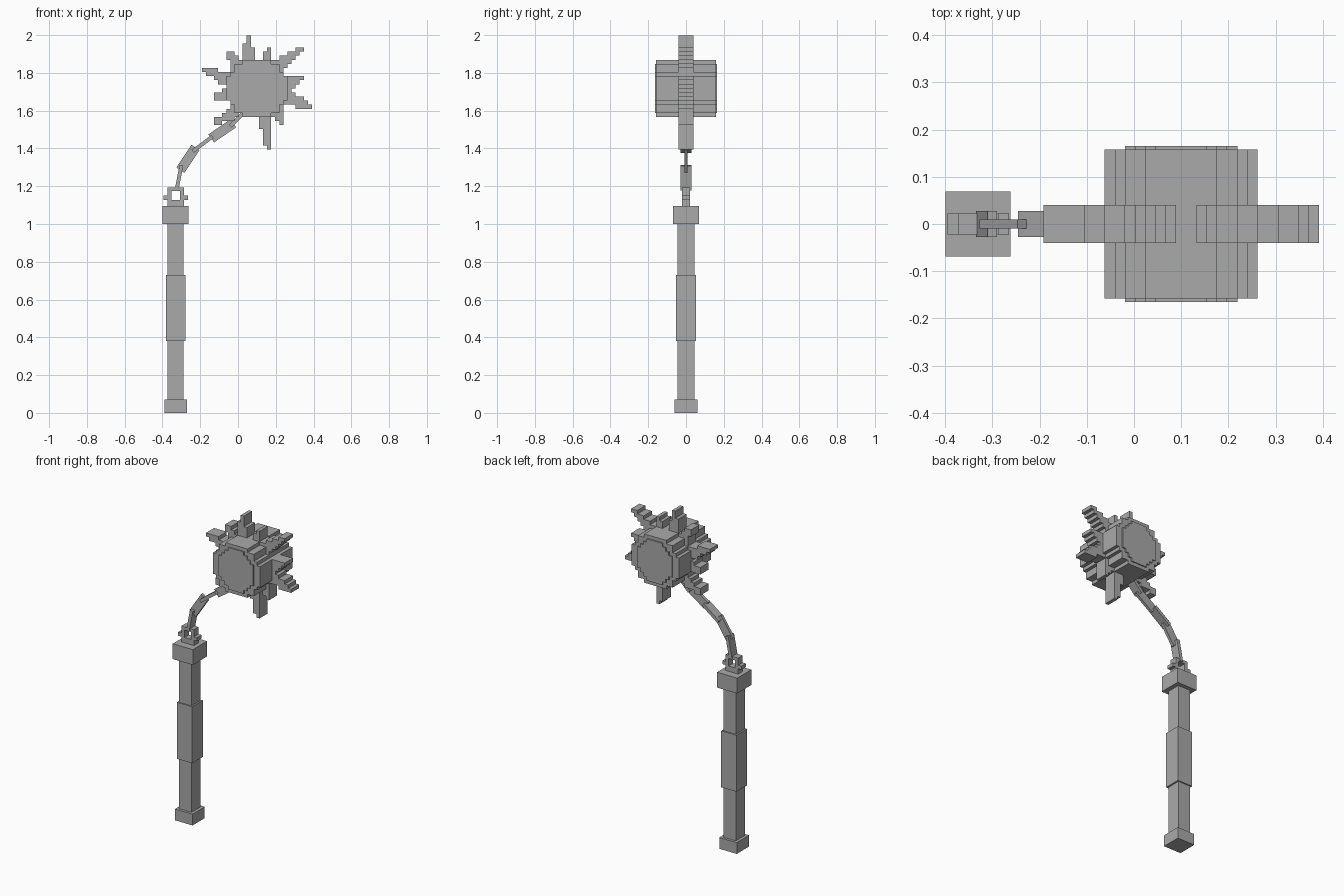
import bpy
import bmesh
from math import atan2, hypot
from mathutils import Matrix, Vector

cube = bpy.data.objects.get("Cube")
if cube:
    bpy.data.objects.remove(cube, do_unlink=True)

# One plain grey for the whole weapon
grey = bpy.data.materials.new("plain grey")
grey.use_nodes = True
grey.diffuse_color = (0.4, 0.4, 0.4, 1)
grey.node_tree.nodes["Principled BSDF"].inputs["Base Color"].default_value = grey.diffuse_color

CELL = 0.0216
CENTRE = Vector((0.1, 0, 1.718))
HANDLE_X = -0.33


def finish(name, bm):
    bmesh.ops.recalc_face_normals(bm, faces=bm.faces)
    mesh = bpy.data.meshes.new(name)
    bm.to_mesh(mesh)
    bm.free()
    mesh.materials.append(grey)
    obj = bpy.data.objects.new(name, mesh)
    bpy.context.scene.collection.objects.link(obj)
    return obj


def add_box(bm, centre, size, turn=None):
    matrix = Matrix.Translation(centre) @ (turn or Matrix()) @ Matrix.Diagonal((*size, 1))
    bmesh.ops.create_cube(bm, size=1, matrix=matrix)


def post(name, half_x, half_y, low, high):
    bm = bmesh.new()
    add_box(bm, (HANDLE_X, 0, (low + high) / 2), (2 * half_x, 2 * half_y, high - low))
    finish(name, bm)


def slab(name, inside, half_depth):
    """Extrude every grid cell accepted by the rule into one stepped plate."""
    bm = bmesh.new()
    for i in range(-15, 16):
        for j in range(-16, 16):
            u, v = i, j + 0.5
            if inside(u, v):
                corners = [(-0.5, -0.5), (0.5, -0.5), (0.5, 0.5), (-0.5, 0.5)]
                bm.faces.new([bm.verts.new(CENTRE + Vector(
                    ((u + a) * CELL, -half_depth, (v + b) * CELL))) for a, b in corners])
    bmesh.ops.remove_doubles(bm, verts=bm.verts, dist=CELL / 10)
    out = bmesh.ops.extrude_face_region(bm, geom=bm.faces[:], use_keep_orig=True)
    moved = [g for g in out["geom"] if isinstance(g, bmesh.types.BMVert)]
    bmesh.ops.translate(bm, verts=moved, vec=(0, 2 * half_depth, 0))
    finish(name, bm)


def disc(radius):
    return lambda u, v: hypot(u, v) < radius


def on_spike(u, v, base, tip, half):
    b, axis = Vector(base), Vector(tip) - Vector(base)
    p = Vector((u, v)) - b
    t = p.dot(axis) / axis.length_squared
    across = abs(p.x * axis.y - p.y * axis.x) / axis.length
    return 0 <= t <= 1 and across <= half * (1 - t) + 0.5


# Handle
post("pommel", 0.06, 0.06, 0, 0.07)
post("shaft", 0.042, 0.044, 0.07, 1.0)
post("grip", 0.052, 0.052, 0.38, 0.73)
post("handle_cap", 0.069, 0.069, 1.0, 1.095)

# Square ring with side nubs
bm = bmesh.new()
for z, height in ((1.111, 0.034), (1.184, 0.02)):
    add_box(bm, (HANDLE_X, 0, z), (0.086, 0.044, height))
for side in (-1, 1):
    add_box(bm, (HANDLE_X + side * 0.0325, 0, 1.15), (0.021, 0.044, 0.05))
    add_box(bm, (HANDLE_X + side * 0.054, 0, 1.139), (0.022, 0.044, 0.022))
finish("handle_ring", bm)

# Chain of flat links, alternately turned a quarter
joints = [((-0.325, 1.18), (-0.3, 1.31)),
          ((-0.305, 1.285), (-0.225, 1.405)),
          ((-0.24, 1.385), (-0.135, 1.463)),
          ((-0.142, 1.453), (-0.025, 1.533)),
          ((-0.04, 1.518), (0.03, 1.59))]
for k, (start, end) in enumerate(joints):
    dx, dz = end[0] - start[0], end[1] - start[1]
    thick, deep = (0.052, 0.018) if k % 2 else (0.02, 0.056)
    bm = bmesh.new()
    add_box(bm, (start[0] + dx / 2, 0, start[1] + dz / 2), (thick, deep, hypot(dx, dz)),
            Matrix.Rotation(atan2(dx, dz), 4, "Y"))
    finish(f"chain_link_{k + 1}", bm)

# Stepped head: thick body and slightly proud round faces
slab("head_body", disc(7.5), 0.158)
slab("head_faces", disc(6), 0.165)

# Spikes: base, tip and half width in grid cells
spikes = [((-2, 6), (-2.2, 13), 1.6),
          ((2.5, 6), (3, 10), 1.2),
          ((4.5, 5), (11.3, 9.8), 1.5),
          ((6, 0.8), (11.4, 2.4), 1.7),
          ((6, -1.5), (13.3, -4.7), 1.7),
          ((4.5, -5), (6.5, -8.8), 1.6),
          ((1.7, -6), (3, -15), 1.6),
          ((-5, -5.5), (-10.8, -8.7), 1.2),
          ((-6, -1), (-10.8, -2.2), 1.3),
          ((-6, 1.8), (-13.3, 4.6), 1.5),
          ((-4.5, 5), (-7, 9), 1.2)]
slab("head_spikes", lambda u, v: any(on_spike(u, v, *s) for s in spikes), 0.04)
